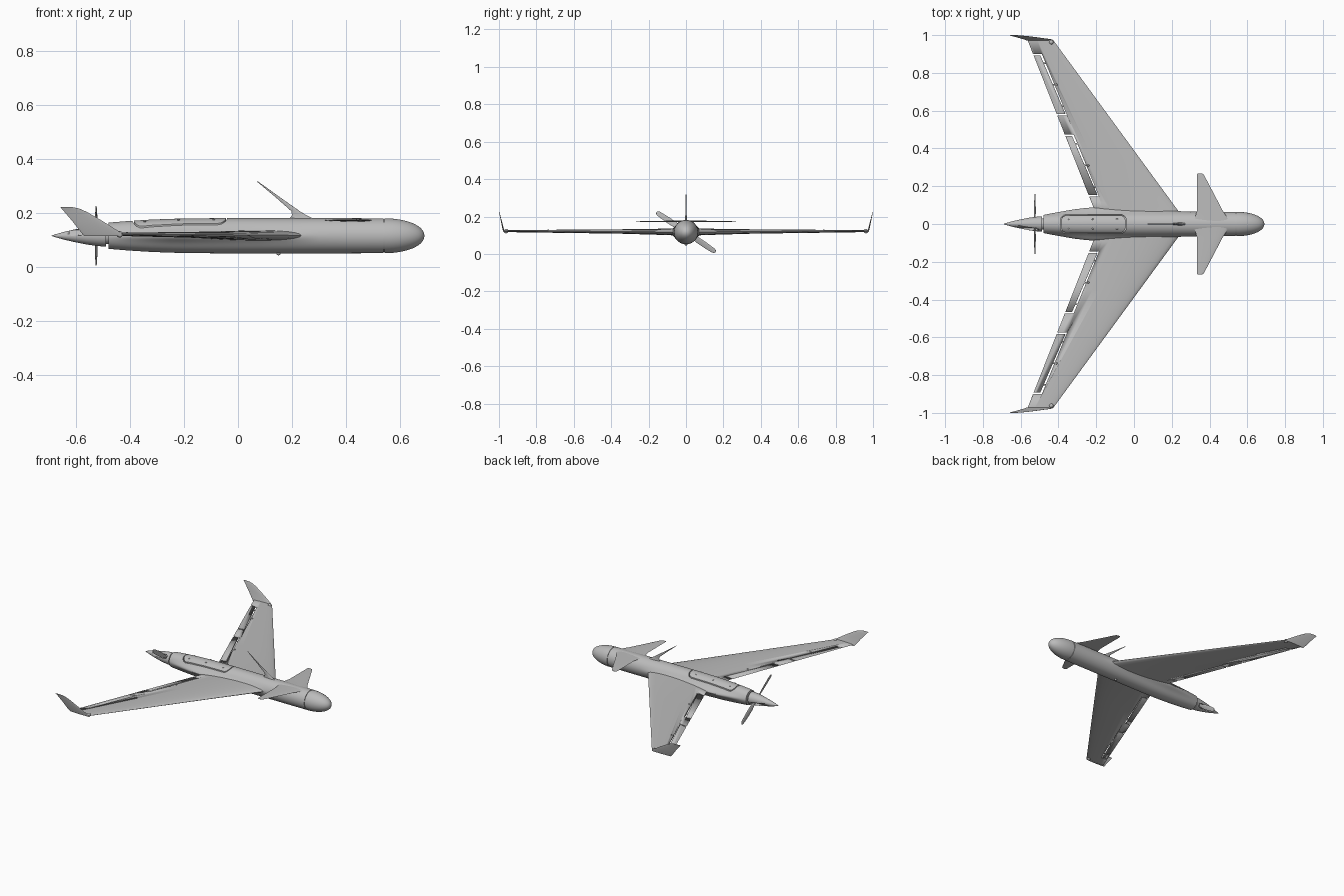
import bpy, bmesh
from math import sin, cos, pi, exp, sqrt, radians
from mathutils import Vector, Matrix

cube = bpy.data.objects.get("Cube")
if cube:
    bpy.data.objects.remove(cube)

grey = bpy.data.materials.new("airframe grey")
grey.use_nodes = True
GREY = (0.5, 0.5, 0.5, 1)
grey.diffuse_color = GREY
grey.node_tree.nodes["Principled BSDF"].inputs["Base Color"].default_value = GREY

AXIS_Z = 0.1165


def finish(name, bm, smooth=True):
    bmesh.ops.recalc_face_normals(bm, faces=bm.faces)
    mesh = bpy.data.meshes.new(name)
    bm.to_mesh(mesh)
    bm.free()
    mesh.materials.append(grey)
    obj = bpy.data.objects.new(name, mesh)
    bpy.context.collection.objects.link(obj)
    if smooth:
        bpy.ops.object.select_all(action='DESELECT')
        obj.select_set(True)
        bpy.context.view_layer.objects.active = obj
        bpy.ops.object.shade_smooth_by_angle(angle=radians(35))
    return obj


def loft(name, rings):
    """Skin a list of equal rings and cap both ends."""
    bm = bmesh.new()
    rows = [[bm.verts.new(p) for p in ring] for ring in rings]
    n = len(rows[0])
    for a, b in zip(rows, rows[1:]):
        for i in range(n):
            j = (i + 1) % n
            bm.faces.new((a[i], a[j], b[j], b[i]))
    bm.faces.new(rows[0])
    bm.faces.new(rows[-1])
    return finish(name, bm)


def foil(le, te, thick, place, n=28):
    """Teardrop section; place(x, t) puts chord position and offset in space."""
    ring = []
    for k in range(n):
        a = 2 * pi * k / n
        u = (1 - cos(a)) / 2
        ring.append(place(le + (te - le) * u, thick / 2 * sin(a) * (1.2 - 0.6 * u)))
    return ring


def prism(name, outline, z0, z1):
    """Vertical prism from an outline."""
    return loft(name, [[(x, y, z) for x, y in outline] for z in (z0, z1)])


def mirror_y(obj):
    mod = obj.modifiers.new("Mirror", 'MIRROR')
    mod.use_axis = (False, True, False)


def cut(obj, cutter):
    mod = obj.modifiers.new("Cut", 'BOOLEAN')
    mod.operation = 'DIFFERENCE'
    mod.solver = 'EXACT'
    mod.object = cutter
    cutter.hide_render = True
    cutter.hide_viewport = True
    cutter.display_type = 'WIRE'


def ball(name, pos, r, squash=1):
    bm = bmesh.new()
    bmesh.ops.create_uvsphere(bm, u_segments=16, v_segments=10, radius=r)
    bmesh.ops.transform(bm, verts=bm.verts,
                        matrix=Matrix.Translation(pos) @ Matrix.Diagonal((1, 1, squash, 1)))
    return finish(name, bm)


def body_ring(x, r, bulge=0, n=64):
    """Round section that swells sideways into the wing fillet."""
    ring = []
    for k in range(n):
        a = 2 * pi * k / n
        side = exp(-(sin(a) / 0.32) ** 2)
        ring.append((x, (r + bulge * side) * cos(a), AXIS_Z + r * sin(a)))
    return ring


# Fuselage, with a fillet swelling along the wing root
stations = [(0.538, 0.0645, 0), (0.4, 0.065, 0), (0.3, 0.065, 0), (0.24, 0.065, 0.003),
            (0.18, 0.065, 0.01), (0.08, 0.065, 0.014), (-0.08, 0.065, 0.018),
            (-0.2, 0.064, 0.024), (-0.25, 0.0625, 0.023), (-0.32, 0.06, 0.017),
            (-0.4, 0.055, 0.008), (-0.45, 0.051, 0.003), (-0.48, 0.048, 0)]
fuselage = loft("fuselage", [body_ring(*s) for s in stations])

# Nose cap, behind a narrow seam ring
loft("nose_seam", [body_ring(0.53, 0.061), body_ring(0.55, 0.061)])
nose = [(0.543, 0.0645)]
for k in range(1, 15):
    a = pi / 2 * k / 14
    nose.append((0.543 + 0.147 * sin(a), max(0.0645 * cos(a) ** 0.95, 0.001)))
loft("nose_cap", [body_ring(*p) for p in nose])

# Hatch outline groove on the spine, with screws
def rounded_box(x0, x1, w, r, seg=8):
    pts = []
    for cx, cy, start in ((x1 - r, w - r, 0), (x0 + r, w - r, 1),
                          (x0 + r, r - w, 2), (x1 - r, r - w, 3)):
        for k in range(seg + 1):
            a = pi / 2 * (start + k / seg)
            pts.append((cx + r * cos(a), cy + r * sin(a)))
    return pts


outer = rounded_box(-0.39, -0.04, 0.051, 0.035)
inner = rounded_box(-0.385, -0.045, 0.046, 0.03)
bm = bmesh.new()
loops = [[bm.verts.new((x, y, z)) for x, y in o]
         for o, z in ((outer, 0.145), (outer, 0.21), (inner, 0.21), (inner, 0.145))]
for a, b in zip(loops, loops[1:] + loops[:1]):
    for i in range(len(a)):
        j = (i + 1) % len(a)
        bm.faces.new((a[i], a[j], b[j], b[i]))
cut(fuselage, finish("hatch_groove_cutter", bm, False))
for x in (-0.345, -0.22, -0.09):
    for y in (-0.026, 0.026):
        r = 0.0645 if x > -0.3 else 0.0585
        ball("hatch_screw", (x, y, AXIS_Z + sqrt(r * r - y * y)), 0.005, 0.5)

# Tail cone, shaft and propeller
loft("propeller_shaft", [body_ring(-0.47, 0.03), body_ring(-0.5, 0.03)])
cone = loft("tail_cone", [body_ring(x, r) for x, r in (
    (-0.488, 0.0405), (-0.52, 0.038), (-0.56, 0.0325), (-0.6, 0.0245),
    (-0.64, 0.0155), (-0.67, 0.007), (-0.687, 0.002), (-0.69, 0.0005))])
for name, ang in (("upper", 146), ("lower", -34)):
    turn = Matrix.Translation((0, 0, AXIS_Z)) @ Matrix.Rotation(radians(ang), 4, 'X')
    slot = prism(name + "_blade_slot_cutter", rounded_box(-0.625, -0.508, 0.013, 0.012), 0.018, 0.08)
    slot.matrix_world = turn @ Matrix.Rotation(radians(-90), 4, 'X')
    cut(cone, slot)
    sections = []
    for d, half in ((0.008, 0.008), (0.04, 0.011), (0.07, 0.0155), (0.11, 0.016),
                    (0.15, 0.0145), (0.178, 0.0125), (0.186, 0.009), (0.19, 0.004)):
        pitch = radians(22 - 70 * d)
        sections.append(foil(half, -half, 0.005, lambda c, t: turn @ Vector((
            -0.525 + c * sin(pitch) + t * cos(pitch), d,
            c * cos(pitch) - t * sin(pitch))), 16))
    loft(name + "_propeller_blade", sections)

# Swept wings
def trailing(y):
    return -0.18 - 0.394 * y


def leading(y):
    return 0.285 - 0.732 * y


wing = loft("wing", [foil(leading(y), trailing(y), t, lambda x, o: (x, y, z + o))
                     for y, t, z in ((0.02, 0.045, 0.117), (0.09, 0.037, 0.118),
                                     (0.35, 0.025, 0.12), (0.974, 0.011, 0.122))])

# Control surface gaps: a thin U channel cut through the wing
G = 0.008
for name, y0, y1 in (("inner", 0.145, 0.475), ("outer", 0.575, 0.9)):
    def hinge(y, d):
        return trailing(y) + d
    outline = [(hinge(y0, -0.03), y0), (hinge(y0, 0.052), y0),
               (hinge(y1, 0.047), y1), (hinge(y1, -0.03), y1),
               (hinge(y1, -0.03), y1 - G), (hinge(y1, 0.047 - G), y1 - G),
               (hinge(y0, 0.052 - G), y0 + G), (hinge(y0, -0.03), y0 + G)]
    cut(wing, prism(name + "_gap_cutter", outline, 0.05, 0.2))
    # Hinge strips bridge the gap, and a small horn sits mid span
    for f in (0.15, 0.5, 0.85):
        y = y0 + (y1 - y0) * f
        x = trailing(y) + 0.045
        mirror_y(prism(name + "_hinge", [(x - 0.012, y - 0.004), (x + 0.012, y - 0.004),
                       (x + 0.012, y + 0.004), (x - 0.012, y + 0.004)], 0.119, 0.123))
    y = (y0 + y1) / 2
    mirror_y(ball(name + "_control_horn", (trailing(y) + 0.06, y, 0.125), 0.006))
mirror_y(wing)

# Swept winglets and tip knobs
winglet = loft("winglet", [foil(le, te, t, lambda x, o: (x, y + o, z)) for z, y, le, te, t in (
    (0.116, 0.972, -0.425, -0.57, 0.009), (0.13, 0.977, -0.437, -0.582, 0.008),
    (0.17, 0.986, -0.5, -0.613, 0.006), (0.205, 0.994, -0.56, -0.643, 0.004),
    (0.218, 0.997, -0.59, -0.654, 0.003), (0.223, 0.999, -0.615, -0.659, 0.002))])
mirror_y(winglet)
mirror_y(ball("wingtip_knob", (-0.438, 0.962, 0.122), 0.012))

# Canard foreplane near the top of the body
canard = loft("canard", [foil(le, te, t, lambda x, o: (x, y, 0.174 + o)) for y, le, te, t in (
    (0.0, 0.51, 0.31, 0.012), (0.04, 0.49, 0.325, 0.01), (0.07, 0.47, 0.333, 0.008),
    (0.255, 0.373, 0.333, 0.004), (0.264, 0.367, 0.334, 0.003), (0.268, 0.357, 0.338, 0.002))])
mirror_y(canard)

# Raked blade antenna on the spine and a small belly sensor
loft("antenna", [foil(le, te, t, lambda x, o: (x, o, z)) for z, le, te, t in (
    (0.172, 0.29, 0.185, 0.02), (0.183, 0.272, 0.193, 0.014), (0.193, 0.252, 0.2, 0.011),
    (0.208, 0.228, 0.197, 0.008), (0.26, 0.154, 0.138, 0.005), (0.317, 0.075, 0.07, 0.003))])
ball("belly_sensor", (0.15, 0, 0.052), 0.008)
